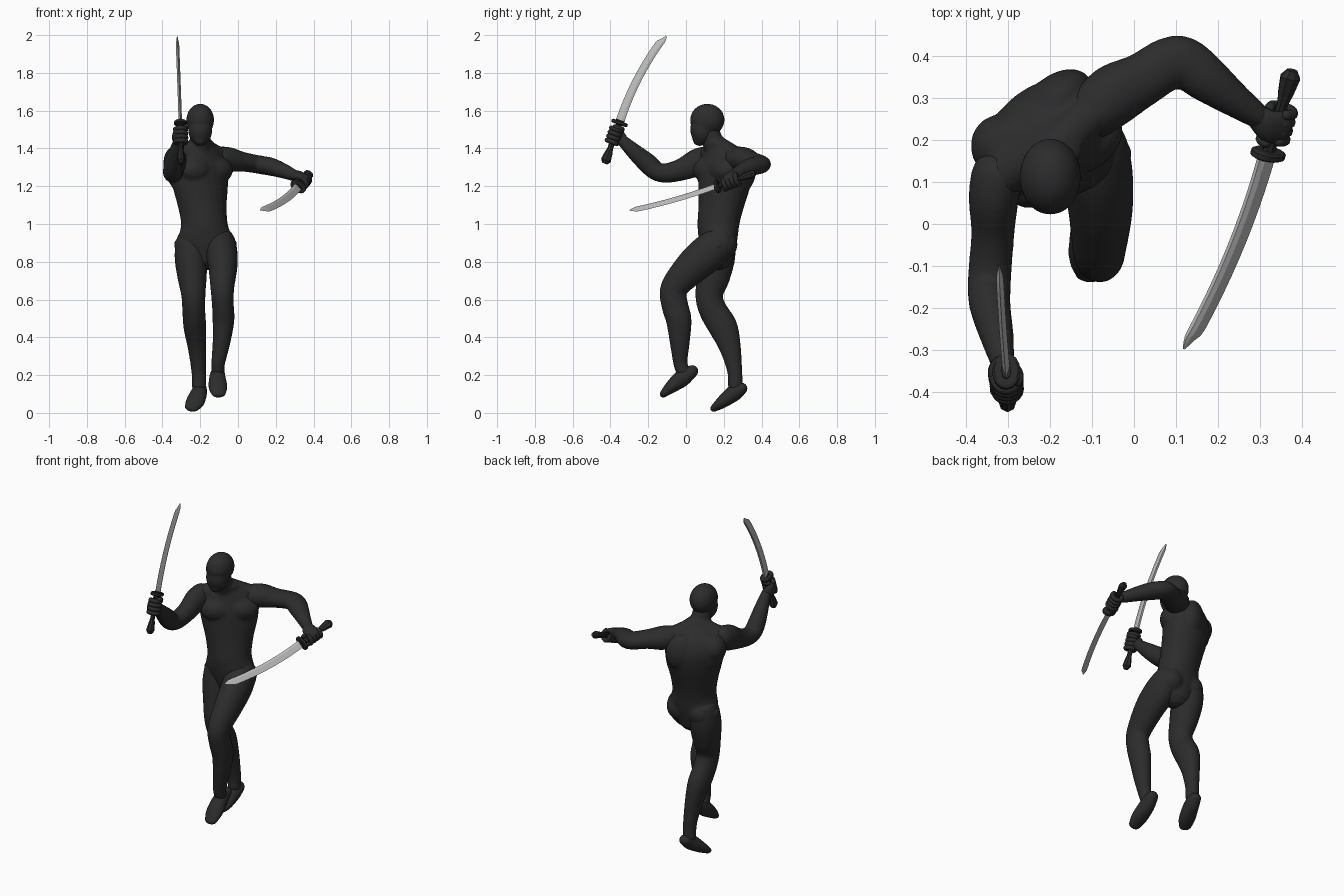
import bpy, bmesh, math
from mathutils import Vector, Matrix

if "Cube" in bpy.data.objects:
    bpy.data.objects.remove(bpy.data.objects["Cube"])

def material(name, rgb):
    m = bpy.data.materials.new(name)
    m.diffuse_color = (*rgb, 1)
    m.use_nodes = True
    m.node_tree.nodes["Principled BSDF"].inputs["Base Color"].default_value = m.diffuse_color
    return m

DARK = material("dark_suit", (0.025, 0.025, 0.025))
GRIP = material("dark_grip", (0.022, 0.022, 0.022))
STEEL = material("blade_steel", (0.5, 0.5, 0.5))

# ---------- helpers ----------
def finish(name, bm, mat, voxel=0, sharp=180):
    bmesh.ops.recalc_face_normals(bm, faces=bm.faces)
    me = bpy.data.meshes.new(name)
    bm.to_mesh(me)
    bm.free()
    me.materials.append(mat)
    for p in me.polygons:
        p.use_smooth = True
    if sharp < 180:
        me.set_sharp_from_angle(angle=math.radians(sharp))
    ob = bpy.data.objects.new(name, me)
    bpy.context.collection.objects.link(ob)
    if voxel:  # fuse overlapping muscle volumes into one skin
        r = ob.modifiers.new("fuse", 'REMESH')
        r.mode, r.voxel_size, r.use_smooth_shade = 'VOXEL', voxel, True
        s = ob.modifiers.new("soften", 'SMOOTH')
        s.factor, s.iterations = 0.5, 8
    return ob

def spline(pts, sub):
    """Catmull-Rom through tuples of any length."""
    out, n = [], len(pts)
    for i in range(n - 1):
        p = [pts[max(i - 1, 0)], pts[i], pts[i + 1], pts[min(i + 2, n - 1)]]
        for k in range(sub):
            t = k / sub
            out.append([0.5 * (2 * b + (c - a) * t + (2 * a - 5 * b + 4 * c - d) * t * t
                        + (3 * b - a - 3 * c + d) * t ** 3) for a, b, c, d in zip(*p)])
    return out + [list(pts[-1])]

def skin(bm, loops):
    rows = [[bm.verts.new(p) for p in lp] for lp in loops]
    n = len(rows[0])
    for r, s in zip(rows, rows[1:]):
        for i in range(n):
            bm.faces.new((r[i], r[(i + 1) % n], s[(i + 1) % n], s[i]))
    bm.faces.new(rows[0][::-1])
    bm.faces.new(rows[-1])

def rings(bm, frames, sides=20, round_ends=True):
    """frames: (centre, u, v) ellipses, closed with domed ends."""
    if round_ends:
        def dome(a, b):
            c, u, v = a
            d = (c - b[0]).normalized() * min(u.length, v.length)
            return [(c + d * math.sin(t), u * math.cos(t), v * math.cos(t)) for t in (0.5, 1.0, 1.4)]
        frames = dome(frames[0], frames[1])[::-1] + frames + dome(frames[-1], frames[-2])
    ang = [2 * math.pi * i / sides for i in range(sides)]
    skin(bm, [[c + u * math.cos(t) + v * math.sin(t) for t in ang] for c, u, v in frames])

def limb(bm, pts, ref, sub=5, sides=20, ends=True):
    """pts: x, y, z, radius along ref, radius across."""
    pts = spline(pts, sub)
    cs = [Vector(p[:3]) for p in pts]
    fr = []
    for i, p in enumerate(pts):
        t = (cs[min(i + 1, len(cs) - 1)] - cs[max(i - 1, 0)]).normalized()
        u = (Vector(ref) - t * t.dot(Vector(ref))).normalized()
        fr.append((cs[i], u * p[3], t.cross(u) * p[4]))
    rings(bm, fr, sides, ends)

def ball(bm, c, r, yaw=0):
    m = Matrix.Translation(c) @ Matrix.Rotation(math.radians(yaw), 4, 'Z') @ Matrix.Diagonal((*r, 1))
    bmesh.ops.create_uvsphere(bm, u_segments=20, v_segments=12, radius=1, matrix=m)

# ---------- torso: twisted stack of ellipses plus muscles ----------
bm = bmesh.new()
stations = [(-.17, .17, .84, .10, .085, 4), (-.172, .17, .91, .145, .10, 6), (-.178, .172, 1.0, .125, .11, 18),
            (-.19, .188, 1.1, .135, .117, 32), (-.2, .203, 1.2, .158, .125, 37), (-.207, .207, 1.29, .168, .124, 38),
            (-.207, .202, 1.36, .15, .1, 38), (-.2, .178, 1.405, .085, .065, 35)]
fr = []
for x, y, z, a, b, yaw in spline(stations, 5):
    c, s = math.cos(math.radians(yaw)), math.sin(math.radians(yaw))
    fr.append((Vector((x, y, z)), Vector((c, s, 0)) * a, Vector((-s, c, 0)) * b))
rings(bm, fr, 28)
c, s = math.cos(math.radians(37)), math.sin(math.radians(37))
R, F = Vector((c, s, 0)), Vector((s, -c, 0))
core = Vector((-.203, .205, 0))
for k in (-1, 1):
    ball(bm, core + R * k * .068 + F * .062 + Vector((0, 0, 1.285)), (.095, .066, .07), 37)   # chest
    ball(bm, core + R * k * .07 - F * .06 + Vector((0, 0, 1.28)), (.095, .062, .11), 37)      # upper back
    ball(bm, (-.17 + k * .07, .19, .89), (.08, .083, .08))                                    # seat
    ball(bm, (-.172 + k * .127, .167, .89), (.04, .042, .042))                                # hip joints
    for j in range(3):                                                                        # stomach
        ball(bm, core + R * k * .032 + F * .088 + Vector((.003 * j, -.006 * j, 1.18 - j * .06)), (.034, .034, .034), 30)
ball(bm, (-.31, .18, 1.305), (.078, .085, .085), 37)                                          # rear of right shoulder
limb(bm, [(-.2, .165, 1.42, .05, .05), (-.27, .14, 1.385, .045, .05), (-.335, .1, 1.35, .05, .05)], (0, 0, 1))
limb(bm, [(-.2, .165, 1.42, .05, .05), (-.14, .23, 1.385, .045, .05), (-.08, .28, 1.35, .05, .05)], (0, 0, 1))
limb(bm, [(-.2, .18, 1.36, .06, .065), (-.2, .145, 1.43, .055, .057), (-.2, .12, 1.49, .054, .057)], (1, 0, 0))
finish("torso", bm, DARK, .008)

# ---------- head ----------
bm = bmesh.new()
ball(bm, (-.2, .113, 1.551), (.074, .092, .086))
ball(bm, (-.2, .086, 1.5), (.065, .064, .082))
ball(bm, (-.2, .072, 1.447), (.038, .038, .034))
ball(bm, (-.2, .034, 1.5), (.013, .013, .024))
limb(bm, [(-.245, .053, 1.55, .012, .012), (-.2, .034, 1.542, .012, .012), (-.155, .053, 1.55, .012, .012)], (0, 0, 1))
finish("head", bm, DARK, .007)

# ---------- arms ----------
arms = {
    "right_arm": [(-.328, .115, 1.345, .07, .062), (-.335, .06, 1.325, .074, .06), (-.337, -.02, 1.29, .06, .052),
                  (-.343, -.1, 1.27, .052, .052), (-.346, -.155, 1.278, .05, .052), (-.343, -.2, 1.318, .054, .049),
                  (-.328, -.265, 1.375, .045, .041), (-.313, -.335, 1.44, .032, .028)],
    "left_arm": [(-.09, .272, 1.345, .066, .068), (-.045, .31, 1.34, .066, .074), (.02, .345, 1.33, .053, .065),
                 (.08, .382, 1.32, .049, .063), (.12, .385, 1.313, .049, .062), (.175, .345, 1.303, .048, .056),
                 (.235, .3, 1.283, .041, .043), (.295, .258, 1.258, .032, .031)],
}
for name, pts in arms.items():
    bm = bmesh.new()
    limb(bm, pts, (0, 0, 1))
    finish(name, bm, DARK, .008)

# ---------- legs and feet ----------
legs = {
    "right_leg": [(-.245, .175, .9, .085, .09), (-.248, .165, .82, .088, .095), (-.243, .145, .72, .078, .088),
                  (-.236, .122, .62, .064, .073), (-.234, .145, .54, .061, .075), (-.228, .198, .45, .06, .077),
                  (-.217, .235, .34, .048, .057), (-.208, .258, .22, .039, .04), (-.207, .262, .14, .038, .04)],
    "left_leg": [(-.095, .18, .9, .082, .09), (-.086, .115, .845, .084, .1), (-.08, .03, .77, .077, .092),
                 (-.083, -.064, .66, .063, .072), (-.08, -.059, .57, .058, .071), (-.077, -.038, .49, .058, .068),
                 (-.088, -.033, .37, .047, .053), (-.105, -.03, .265, .037, .038), (-.107, -.015, .22, .036, .038)],
}
feet = {
    "right_foot": [(-.2, .292, .128, .036, .034), (-.208, .25, .102, .044, .044), (-.228, .19, .056, .05, .033),
                   (-.248, .15, .026, .038, .02)],
    "left_foot": [(-.106, .032, .22, .035, .034), (-.109, -.02, .184, .044, .046), (-.106, -.08, .136, .05, .034),
                  (-.102, -.12, .1, .038, .02)],
}
for name, pts in legs.items():
    bm = bmesh.new()
    limb(bm, pts, (1, 0, 0))
    finish(name, bm, DARK, .008)
for name, pts in feet.items():
    bm = bmesh.new()
    limb(bm, pts, (1, 0, 0))
    finish(name, bm, DARK, .006)

# ---------- swords and gripping hands ----------
def sword(side, pommel, guard, tip, bulge_dir, bulge):
    P, G, T = Vector(pommel), Vector(guard), Vector(tip)
    h = (G - P).normalized()
    chord = (T - G).normalized()
    e = Vector(bulge_dir)
    e = (e - chord * e.dot(chord)).normalized()
    # blade: single edge on the outside of the curve, point at the spine
    bm = bmesh.new()
    loops = []
    for t in [i / 16 for i in range(15)] + [.91, .94, .97, .995]:
        mid = G.lerp(T, t) + e * bulge * 4 * t * (1 - t)
        tan = ((T - G) + e * bulge * 4 * (1 - 2 * t)).normalized()
        w = (e - tan * e.dot(tan)).normalized()
        n = tan.cross(w)
        half = .023 - .003 * t
        k = min(1, (1 - t) / .1) ** .7
        spine = -half * min(1, k + .35)
        edge = spine + 2 * half * k
        ridge = spine + .6 * half * k
        th = .009 * k
        loops.append([mid + w * edge, mid + w * ridge + n * th, mid + w * spine + n * th * .7,
                      mid + w * spine - n * th * .7, mid + w * ridge - n * th])
    skin(bm, loops)
    finish(side + "_blade", bm, STEEL, sharp=25)
    # handle with flared pommel
    bm = bmesh.new()
    L = (G - P).length
    u = (e - h * e.dot(h)).normalized()
    v = h.cross(u)
    prof = [(0, .014), (.018, .027), (.06, .021), (.085, .015), (L, .017)]
    rings(bm, [(P + h * d, u * r, v * r * .8) for d, r in prof], 8, False)
    finish(side + "_handle", bm, GRIP, sharp=20)
    # oval guard and blade collar
    bm = bmesh.new()
    rings(bm, [(G + h * d, u * a, v * a * .75) for d, a in ((-.01, .038), (-.006, .045), (.006, .045), (.01, .038))], 16, False)
    rings(bm, [(G + h * d, u * .024, v * .012) for d in (0, .016)], 8, False)
    finish(side + "_guard", bm, GRIP, sharp=30)
    return h

def hand(name, centre, wrist, h, flip):
    c, wr = Vector(centre), Vector(wrist)
    w = wr - c
    w = (w - h * w.dot(h)).normalized()
    s = h.cross(w) * flip
    arc = lambda off, degs, r, rad: [(*(c + h * off + (s * math.cos(math.radians(d)) - w * math.sin(math.radians(d))) * r),
                                      rad, rad) for d in degs]
    bm = bmesh.new()
    # palm
    limb(bm, [(*wr, .03, .026), (*(c + w * .032 + s * .02), .04, .02), (*(c + s * .026 - w * .008), .042, .014)], h, 5, 14)
    # four fingers and a thumb
    for k in range(4):
        limb(bm, arc((k - 1.5) * .023, (0, 50, 100, 150, 200, 250), .029, .0125), h, 3, 10)
    limb(bm, arc(.047, (-60, -100, -140, -180, -215), .029, .0125), h, 3, 10)
    finish(name, bm, DARK)

h1 = sword("right", (-.302, -.43, 1.32), (-.305, -.352, 1.535), (-.322, -.108, 2.0), (0, -.88, .47), .023)
hand("right_hand", (-.304, -.38, 1.467), arms["right_arm"][-1][:3], h1, 1)
h2 = sword("left", (.378, .367, 1.27), (.32, .167, 1.2), (.123, -.303, 1.068), (1, 0, -.6), .02)
hand("left_hand", (.343, .24, 1.225), arms["left_arm"][-1][:3], h2, -1)
